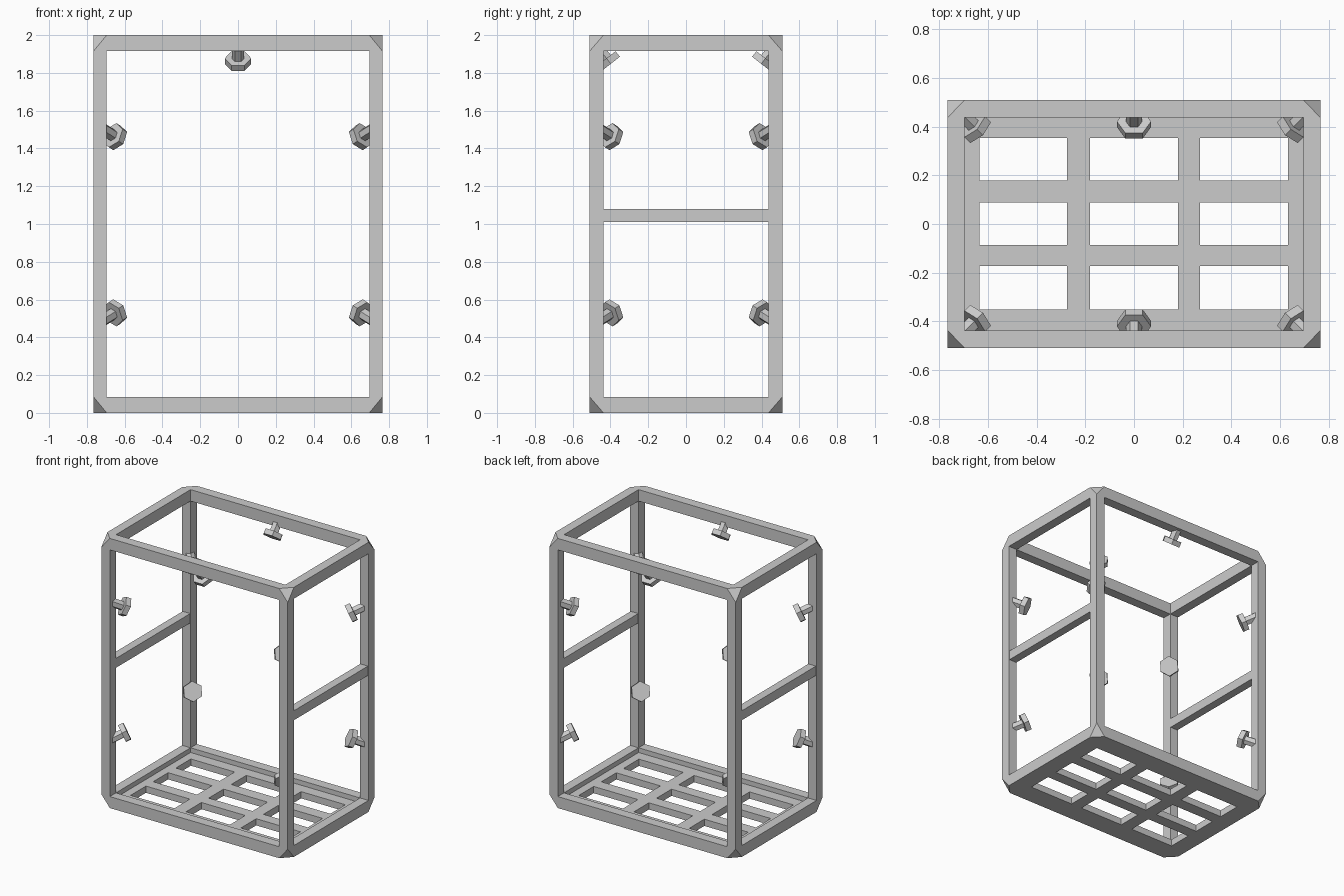
import bpy, bmesh
from math import radians, sin, cos
from itertools import product
from mathutils import Vector, Matrix

if "Cube" in bpy.data.objects:
    bpy.data.objects.remove(bpy.data.objects["Cube"])

HX, HY, H = 0.765, 0.51, 2.0       # outer half sizes and height
IX, IY, Z0, Z1 = 0.695, 0.437, 0.085, 1.915   # inner openings
FLOOR = 0.05


def finish(bm, name):
    bmesh.ops.recalc_face_normals(bm, faces=bm.faces)
    me = bpy.data.meshes.new(name)
    bm.to_mesh(me)
    bm.free()
    ob = bpy.data.objects.new(name, me)
    bpy.context.collection.objects.link(ob)
    return ob


def add_box(bm, x, y, z):
    lo, hi = Vector((x[0], y[0], z[0])), Vector((x[1], y[1], z[1]))
    m = Matrix.Translation((lo + hi) / 2) @ Matrix.Diagonal((*(hi - lo), 1))
    bmesh.ops.create_cube(bm, size=1, matrix=m)


def boxes(name, items):
    bm = bmesh.new()
    for it in items:
        add_box(bm, *it)
    return finish(bm, name)


# Outer block with its eight corners cut off
bm = bmesh.new()
for sx, sy, top in product((-1, 1), (-1, 1), (0, 1)):
    ze, zi = (H, Z1) if top else (0, Z0)
    for p in ((IX, HY, ze), (HX, IY, ze), (HX, HY, zi)):
        bm.verts.new((sx * p[0], sy * p[1], p[2]))
bmesh.ops.convex_hull(bm, input=bm.verts)
bmesh.ops.dissolve_limit(bm, angle_limit=0.01, verts=bm.verts, edges=bm.edges)
frame = finish(bm, "cage_frame")

# Openings: side to side, front to back, open top, and nine floor holes
hole_x = ((-0.635, -0.275), (-0.18, 0.18), (0.27, 0.633))
hole_y = ((-0.352, -0.172), (-0.087, 0.088), (0.178, 0.354))
cutters = [
    boxes("side_cutter", [((-1, 1), (-IY, IY), (Z0, Z1))]),
    boxes("front_cutter", [((-IX, IX), (-1, 1), (Z0, Z1))]),
    boxes("top_cutter", [((-IX, IX), (-IY, IY), (FLOOR, 3))]),
    boxes("floor_cutter", [(x, y, (-1, 1)) for x, y in product(hole_x, hole_y)]),
]
bpy.context.view_layer.objects.active = frame
for c in cutters:
    c.hide_render = True
    mod = frame.modifiers.new(c.name, 'BOOLEAN')
    mod.operation = 'DIFFERENCE'
    mod.solver = 'EXACT'
    mod.object = c
    bpy.ops.object.modifier_apply(modifier=mod.name)
    bpy.data.objects.remove(c)

# Side rails half way up
for s, side in ((-1, "left"), (1, "right")):
    boxes(side + "_rail", [(sorted((s * 0.698, s * 0.76)), (-IY - 0.01, IY + 0.01), (1.01, 1.08))])


# Hexagonal knob: stem and head, aimed along d with a hexagon point along u
def knob(name, face, d, u):
    d = Vector(d).normalized()
    u = Vector(u)
    u = (u - d * u.dot(d)).normalized()
    v = d.cross(u)
    rot = Matrix((u, v, d)).transposed().to_4x4()
    bm = bmesh.new()
    for r, a, b in ((0.07, -0.037, 0), (0.033, -0.13, -0.03)):
        rings = [[bm.verts.new(Vector((r * cos(radians(60 * i)), r * sin(radians(60 * i)), z)))
                  for i in range(6)] for z in (a, b)]
        bm.faces.new(rings[0])
        bm.faces.new(rings[1])
        for i in range(6):
            j = (i + 1) % 6
            bm.faces.new((rings[0][i], rings[0][j], rings[1][j], rings[1][i]))
    bm.transform(Matrix.Translation(face) @ rot)
    finish(bm, name)


# Knobs on the posts, tilted towards the middle of the cage
t = radians(24)
for sx, sy, (z, sz, level) in product((-1, 1), (-1, 1), ((1.455, -1, "upper"), (0.537, 1, "lower"))):
    h = cos(t) * 0.7071
    knob(f"{level}_post_knob", (sx * 0.64, sy * 0.385, z),
         (-sx * h, -sy * h, sz * sin(t)), (0, 0, 1))

# Knobs under the front and back top bars
for sy in (-1, 1):
    knob("top_bar_knob", (0, sy * 0.398, 1.848), (0, -sy * 0.615, -0.788), (1, 0, 0))
